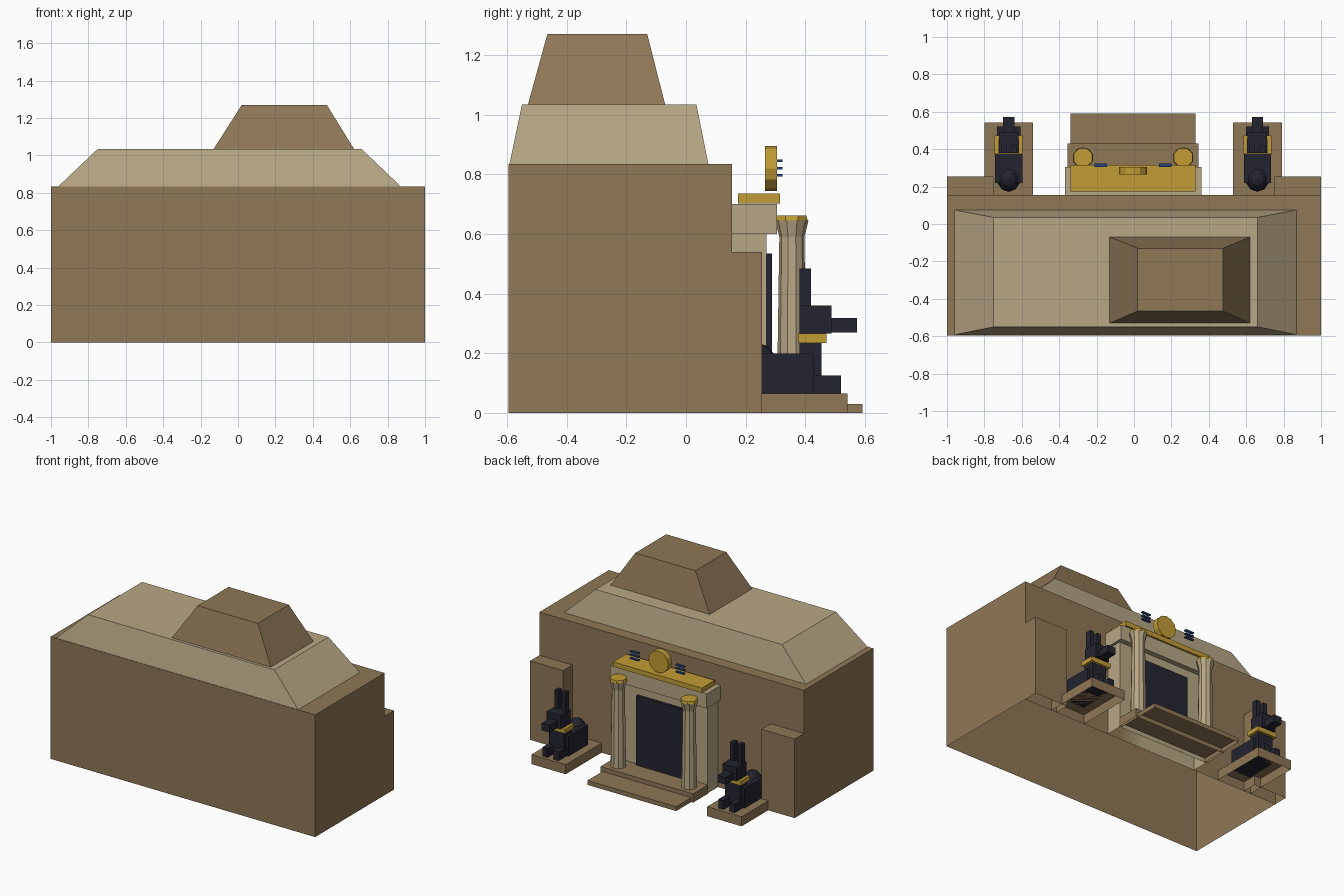
import bpy, bmesh, math
from mathutils import Matrix, Vector

cube = bpy.data.objects.get("Cube")
if cube:
    bpy.data.objects.remove(cube, do_unlink=True)


def material(name, rgb):
    lin = [((c / 255 + 0.055) / 1.055) ** 2.4 for c in rgb] + [1.0]
    m = bpy.data.materials.new(name)
    m.use_nodes = True
    m.diffuse_color = lin
    bsdf = m.node_tree.nodes["Principled BSDF"]
    bsdf.inputs["Base Color"].default_value = lin
    bsdf.inputs["Roughness"].default_value = 0.9
    return m


BROWN = material("brown_stone", (143, 119, 86))
BEIGE = material("pale_sandstone", (184, 167, 133))
GOLD = material("gold", (194, 156, 54))
DARK = material("dark_stone", (36, 36, 48))
BLUE = material("lapis_blue", (38, 66, 125))


def finish(name, bm, mat):
    bmesh.ops.recalc_face_normals(bm, faces=bm.faces)
    mesh = bpy.data.meshes.new(name)
    bm.to_mesh(mesh)
    bm.free()
    mesh.materials.append(mat)
    ob = bpy.data.objects.new(name, mesh)
    bpy.context.collection.objects.link(ob)
    return ob


def frustum(name, mat, base, top, z, open_bottom=False):
    """Block between two rectangles (x0, x1, y0, y1) at heights z."""
    bm = bmesh.new()
    rings = [[bm.verts.new((r[i], r[j], h)) for i, j in ((0, 2), (1, 2), (1, 3), (0, 3))]
             for r, h in ((base, z[0]), (top, z[1]))]
    for i in range(4):
        j = (i + 1) % 4
        bm.faces.new((rings[0][i], rings[0][j], rings[1][j], rings[1][i]))
    bm.faces.new(rings[1])
    bmesh.ops.recalc_face_normals(bm, faces=bm.faces)
    if not open_bottom:
        bm.faces.new(rings[0][::-1])
    return finish(name, bm, mat)


def box(name, mat, x, y, z, open_bottom=False):
    rect = (*x, *y)
    return frustum(name, mat, rect, rect, z, open_bottom)


def turned(name, mat, centre, profile, sides):
    """Stack of rings (radius, height) around a vertical axis."""
    bm = bmesh.new()
    rings = []
    for r, h in profile:
        rings.append([bm.verts.new((centre[0] + r * math.cos(math.tau * (i + 0.5) / sides),
                                    centre[1] + r * math.sin(math.tau * (i + 0.5) / sides), h))
                      for i in range(sides)])
    for a, b in zip(rings, rings[1:]):
        for i in range(sides):
            j = (i + 1) % sides
            bm.faces.new((a[i], a[j], b[j], b[i]))
    bm.faces.new(rings[0][::-1])
    bm.faces.new(rings[-1])
    return finish(name, bm, mat)


# Rock mass: open-bottomed block with two stepped tiers
box("rock_block", BROWN, (-1, 1), (-0.595, 0.155), (0, 0.835), True)
frustum("middle_tier", BEIGE, (-0.96, 0.87, -0.592, 0.075), (-0.75, 0.66, -0.55, 0.035), (0.835, 1.035))
frustum("upper_tier", BROWN, (-0.13, 0.62, -0.53, -0.07), (0.02, 0.475, -0.465, -0.13), (1.035, 1.27))
for side, x in (("right", (-1, -0.75)), ("left", (0.75, 1))):
    box(side + "_buttress", BROWN, x, (0.155, 0.255), (0, 0.54), True)

# Doorway with steps, lintel and cornice
CX = -0.005
box("lower_step", BROWN, (-0.34, 0.33), (0.27, 0.592), (0, 0.03), True)
box("upper_step", BROWN, (-0.355, 0.345), (0.27, 0.43), (0, 0.06), True)
box("door_frame", BEIGE, (-0.35, 0.34), (0.155, 0.27), (0, 0.6), True)
box("door_panel", DARK, (CX - 0.18, CX + 0.18), (0.265, 0.288), (0.06, 0.535))
box("lintel", BEIGE, (-0.37, 0.36), (0.155, 0.305), (0.6, 0.7))
box("cornice", GOLD, (-0.34, 0.33), (0.175, 0.315), (0.702, 0.735))

# Sun disc above the cornice
bm = bmesh.new()
bmesh.ops.create_cone(bm, cap_ends=True, segments=12, radius1=0.075, radius2=0.075, depth=0.04,
                      matrix=Matrix.Translation((CX, 0.285, 0.82)) @ Matrix.Rotation(math.pi / 2, 4, "X"))
finish("sun_disc", bm, GOLD)

for side, s in (("right", -1), ("left", 1)):
    # Feather bars beside the disc
    for i in range(3):
        xs = sorted((CX + s * 0.14, CX + s * 0.205))
        z = 0.797 + 0.024 * i
        box(f"{side}_feather_{i}", BLUE, xs, (0.305, 0.323), (z - 0.004, z + 0.004))

    # Column with flared capital and gold cap
    c = (CX + s * 0.268, 0.355)
    turned(side + "_column", BEIGE, c,
           [(0.05, 0.06), (0.042, 0.59), (0.056, 0.645)], 10)
    turned(side + "_column_cap", GOLD, c, [(0.057, 0.645), (0.053, 0.662)], 8)

    # Pedestal and seated guardian
    gx = CX + s * 0.665

    def part(name, mat, half, y, z, dx=0.0):
        box(f"{side}_guardian_{name}", mat, (gx + dx - half, gx + dx + half), y, z)

    box(side + "_pedestal", BROWN, (gx - 0.13, gx + 0.13), (0.155, 0.542), (0, 0.065), True)
    part("body", DARK, 0.073, (0.22, 0.43), (0.065, 0.2))
    part("chest", DARK, 0.055, (0.38, 0.455), (0.065, 0.27))
    part("collar", GOLD, 0.075, (0.375, 0.472), (0.235, 0.266))
    part("head", DARK, 0.052, (0.38, 0.488), (0.266, 0.36))
    part("snout", DARK, 0.03, (0.488, 0.573), (0.27, 0.318))
    for ear, e in (("right", -1), ("left", 1)):
        part(ear + "_ear", DARK, 0.015, (0.38, 0.42), (0.36, 0.485), e * 0.027)
        part(ear + "_paw", DARK, 0.02, (0.43, 0.52), (0.065, 0.125), e * 0.042)
    bm = bmesh.new()
    bmesh.ops.create_uvsphere(bm, u_segments=10, v_segments=6, radius=1)
    bmesh.ops.scale(bm, vec=Vector((0.063, 0.068, 0.085)), verts=bm.verts)
    bmesh.ops.translate(bm, vec=Vector((gx, 0.24, 0.15)), verts=bm.verts)
    finish(side + "_guardian_haunch", bm, DARK)
